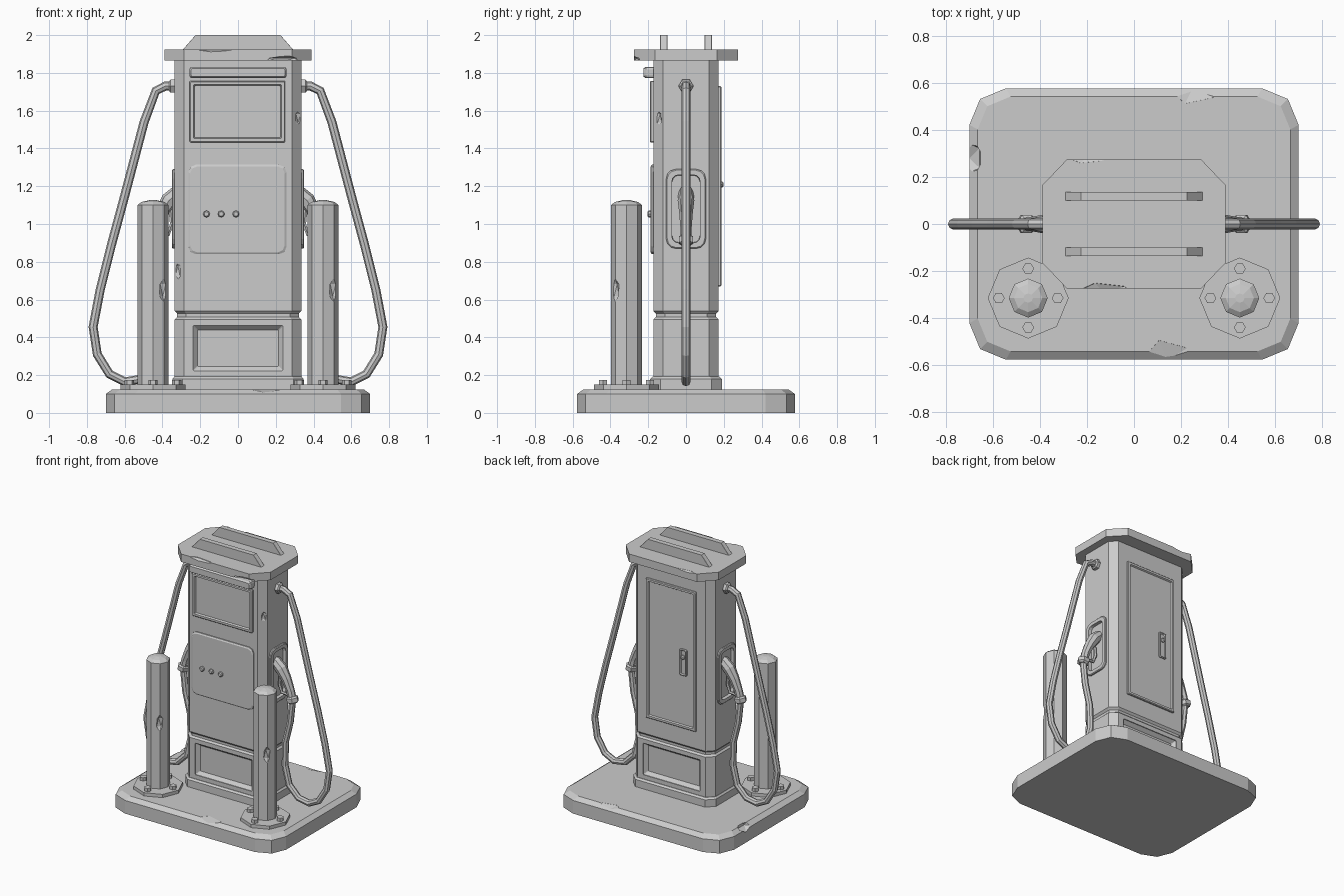
import bpy, bmesh, math
from mathutils import Vector, Matrix

cube = bpy.data.objects.get("Cube")
if cube:
    bpy.data.objects.remove(cube, do_unlink=True)

grey = bpy.data.materials.new("plain_grey")
grey.use_nodes = True
GREY = (0.6, 0.6, 0.6, 1)
grey.diffuse_color = GREY
grey.node_tree.nodes["Principled BSDF"].inputs["Base Color"].default_value = GREY

H = math.pi / 2
FRONT, BACK = (H, 0, 0), (H, 0, math.pi)
TOP = (0, 0, 0)


def side(s):
    return (H, 0, s * H)


def finish(name, bm, loc=(0, 0, 0), rot=TOP):
    bmesh.ops.recalc_face_normals(bm, faces=bm.faces)
    mesh = bpy.data.meshes.new(name)
    bm.to_mesh(mesh)
    bm.free()
    mesh.materials.append(grey)
    ob = bpy.data.objects.new(name, mesh)
    ob.location, ob.rotation_euler = loc, rot
    bpy.context.collection.objects.link(ob)
    return ob


def outline(hx, hy, r, segs):
    """Rectangle with cut or stepped corners."""
    pts = []
    for k, (sx, sy) in enumerate([(1, 1), (-1, 1), (-1, -1), (1, -1)]):
        for i in range(segs + 1):
            a = H * (k + i / segs)
            pts.append((sx * (hx - r) + r * math.cos(a), sy * (hy - r) + r * math.sin(a)))
    return pts


def loft(name, rings, loc=(0, 0, 0), rot=TOP, segs=1):
    """Stack of cut-corner rectangles (half width, half height, corner, level)."""
    bm = bmesh.new()
    loops = [[bm.verts.new((x, y, z)) for x, y in outline(hx, hy, r, segs)]
             for hx, hy, r, z in rings]
    for a, b in zip(loops, loops[1:]):
        for i in range(len(a)):
            j = (i + 1) % len(a)
            bm.faces.new((a[i], a[j], b[j], b[i]))
    bm.faces.new(loops[0])
    bm.faces.new(loops[-1])
    return finish(name, bm, loc, rot)


def framed(name, hx, hy, r, border, high, low, loc, rot, segs=1):
    """Raised border round a sunken plate."""
    ix, iy, ir = hx - border, hy - border, max(r - border / 2, 0.004)
    return loft(name, [(hx, hy, r, -0.01), (hx, hy, r, high - 0.005),
                       (hx - 0.005, hy - 0.005, r, high),
                       (ix, iy, ir, high), (ix - 0.006, iy - 0.006, ir, low)], loc, rot, segs)


def turned(name, sides, profile, loc, rot=TOP):
    """Faceted round part from (radius, level) steps."""
    bm = bmesh.new()
    loops = [[bm.verts.new((r * math.cos(math.tau * i / sides), r * math.sin(math.tau * i / sides), z))
              for i in range(sides)] for r, z in profile]
    for a, b in zip(loops, loops[1:]):
        for i in range(sides):
            j = (i + 1) % sides
            bm.faces.new((a[i], a[j], b[j], b[i]))
    bm.faces.new(loops[0])
    bm.faces.new(loops[-1])
    return finish(name, bm, loc, rot)


def tube(name, path, radius, s, res=2):
    """Faceted tube in the y = 0 plane from (x, z, thickness) points."""
    curve = bpy.data.curves.new(name, 'CURVE')
    curve.dimensions = '3D'
    curve.bevel_depth, curve.bevel_resolution = radius, res
    curve.use_fill_caps = True
    spline = curve.splines.new('POLY')
    spline.points.add(len(path) - 1)
    for p, (x, z, t) in zip(spline.points, path):
        p.co, p.radius = (s * x, 0, z, 1), t
    curve.materials.append(grey)
    ob = bpy.data.objects.new(name, curve)
    bpy.context.collection.objects.link(ob)
    bpy.ops.object.select_all(action='DESELECT')
    ob.select_set(True)
    bpy.context.view_layer.objects.active = ob
    bpy.ops.object.convert(target='MESH')
    for f in ob.data.polygons:
        f.use_smooth = False


def cut(ob, cutter):
    cutter.hide_render = True
    mod = ob.modifiers.new("cut", 'BOOLEAN')
    mod.operation, mod.solver, mod.object = 'DIFFERENCE', 'EXACT', cutter
    bpy.context.view_layer.objects.active = ob
    bpy.ops.object.modifier_apply(modifier=mod.name)
    bpy.data.objects.remove(cutter, do_unlink=True)


def chip(ob, loc, size):
    """Knock a small faceted dent out of an edge."""
    bm = bmesh.new()
    bmesh.ops.create_icosphere(bm, subdivisions=1, radius=1, matrix=Matrix.Diagonal((*size, 1)))
    cut(ob, finish("chip_cutter", bm, loc))


# Island slab
slab = loft("island_slab", [(0.7, 0.577, 0.155, 0), (0.7, 0.577, 0.155, 0.1),
                            (0.665, 0.542, 0.14, 0.125)], segs=2)
for loc, size in [((0.14, -0.58, 0.14), (0.12, 0.1, 0.035)), ((0.25, 0.58, 0.14), (0.12, 0.08, 0.035)),
                  ((-0.7, 0.28, 0.13), (0.06, 0.08, 0.05))]:
    chip(slab, loc, size)

# Cabinet: plinth, lower case, groove and upper case
loft("plinth", [(0.348, 0.19, 0.055, 0.12), (0.348, 0.19, 0.055, 0.18), (0.337, 0.177, 0.05, 0.192)])
lower = loft("lower_case", [(0.335, 0.173, 0.05, 0.185), (0.335, 0.173, 0.05, 0.495),
                            (0.322, 0.16, 0.048, 0.507), (0.322, 0.16, 0.048, 0.54)])
upper = loft("upper_case", [(0.322, 0.16, 0.048, 0.525), (0.335, 0.173, 0.05, 0.54),
                            (0.335, 0.173, 0.05, 1.87)])
for y, rot in ((-0.173, FRONT), (0.173, BACK)):
    cut(lower, loft("recess_cutter", [(0.215, 0.097, 0.004, -0.03), (0.238, 0.12, 0.004, -0.006),
                                      (0.238, 0.12, 0.004, 0.05)], (0, y, 0.343), rot))
for s in (1, -1):
    cut(upper, loft("pocket_cutter", [(0.092, 0.19, 0.04, -0.1), (0.092, 0.19, 0.04, 0.05)],
                    (s * 0.335, 0, 1.08), side(s), 3))
chip(upper, (0.325, -0.15, 1.56), (0.025, 0.025, 0.05))
chip(upper, (-0.325, -0.15, 0.75), (0.025, 0.025, 0.06))

# Roof and its two fins
roof = loft("roof", [(0.39, 0.275, 0.004, 1.865), (0.39, 0.275, 0.004, 1.926)])
bpy.data.objects.remove(roof, do_unlink=True)
bm = bmesh.new()
corners = [(0.39, 0.165), (0.285, 0.275), (-0.285, 0.275), (-0.39, 0.165),
           (-0.39, -0.165), (-0.285, -0.275), (0.285, -0.275), (0.39, -0.165)]
base = bm.faces.new([bm.verts.new((x, y, 1.865)) for x, y in corners])
up = bmesh.ops.extrude_face_region(bm, geom=[base])
bmesh.ops.translate(bm, vec=(0, 0, 0.06), verts=[v for v in up["geom"] if isinstance(v, bmesh.types.BMVert)])
roof = finish("roof", bm)
chip(roof, (0.26, -0.285, 1.865), (0.13, 0.05, 0.028))
chip(roof, (-0.13, -0.29, 1.935), (0.13, 0.045, 0.03))
chip(roof, (-0.2, 0.285, 1.935), (0.1, 0.03, 0.025))
for n, y in (("front", -0.118), ("rear", 0.118)):
    loft("roof_fin_" + n, [(0.295, 0.019, 0.001, 1.92), (0.225, 0.019, 0.001, 2.0)], (0, y, 0))

# Front: light strip, display, control panel, buttons
loft("light_strip", [(0.258, 0.03, 0.015, -0.01), (0.258, 0.03, 0.015, 0.04),
                     (0.25, 0.022, 0.012, 0.052)], (0, -0.173, 1.802), FRONT, 2)
framed("display", 0.253, 0.163, 0.004, 0.02, 0.018, 0.005, (-0.003, -0.173, 1.595), FRONT)
loft("control_panel", [(0.26, 0.237, 0.04, -0.01), (0.26, 0.237, 0.04, 0.008),
                       (0.25, 0.227, 0.036, 0.014)], (-0.003, -0.173, 1.077), FRONT, 2)
for i in range(3):
    turned(f"button_{i + 1}", 8, [(0.018, 0), (0.018, 0.014), (0.012, 0.02)],
           (-0.167 + 0.078 * i, -0.185, 1.053), FRONT)

# Back: service door with latch
framed("service_door", 0.21, 0.53, 0.004, 0.02, 0.014, 0.004, (0, 0.173, 1.2), BACK)
framed("latch_plate", 0.03, 0.1, 0.006, 0.007, 0.016, 0.008, (-0.105, 0.173, 1.17), BACK)
turned("latch_knob", 8, [(0.016, 0), (0.016, 0.012), (0.01, 0.018)], (-0.105, 0.18, 1.21), BACK)

for s, n in ((1, "left"), (-1, "right")):
    # Nozzle holder and nozzle
    framed("holder_" + n, 0.105, 0.21, 0.05, 0.03, 0.014, -0.06, (s * 0.335, 0, 1.08), side(s), 3)
    tube("nozzle_" + n, [(0.285, 1.185, .8), (0.32, 1.165, 1), (0.365, 1.125, 1.1), (0.405, 1.06, .9),
                         (0.44, 0.98, .75), (0.46, 0.9, .75)], 0.04, s)
    tube("spout_" + n, [(0.31, 1.19, 1), (0.295, 1.08, 1), (0.3, 0.95, .8)], 0.022, s, 1)
    tube("trigger_guard_" + n, [(0.36, 1.1, 1), (0.35, 1.0, 1), (0.37, 0.945, 1), (0.45, 0.94, 1)], 0.012, s, 1)
    turned("collar_" + n, 6, [(0.03, -0.025), (0.044, -0.015), (0.044, 0.015), (0.03, 0.025)],
           (s * 0.458, 0, 0.915), (0, -s * 0.2, 0))
    # Hose and its wall connector
    turned("hose_connector_" + n, 6, [(0.04, -0.01), (0.04, 0.022), (0.03, 0.03)],
           (s * 0.335, 0, 1.73), side(s))
    tube("hose_" + n, [(x, z, 1) for x, z in [
        (0.33, 1.73), (0.385, 1.73), (0.435, 1.705), (0.497, 1.54), (0.605, 1.13), (0.67, 0.89),
        (0.73, 0.65), (0.767, 0.455), (0.745, 0.31), (0.68, 0.205), (0.6, 0.165), (0.51, 0.18),
        (0.43, 0.26), (0.395, 0.4), (0.4, 0.58), (0.44, 0.74), (0.46, 0.92)]], 0.024, s)
    # Guard post with bolted foot
    x, y = s * 0.45, -0.315
    turned("post_foot_" + n, 8, [(0.172, 0.12), (0.172, 0.15)], (x, y, 0))
    post = turned("guard_post_" + n, 8, [(0.083, 0.14), (0.083, 1.1), (0.06, 1.117), (0.02, 1.126)], (x, y, 0))
    chip(post, (x + 0.06, y - 0.065, 0.65), (0.03, 0.03, 0.07))
    for i in range(4):
        a = H * i
        turned(f"foot_bolt_{n}_{i + 1}", 6, [(0.025, 0.14), (0.025, 0.175)],
               (x + 0.125 * math.cos(a), y + 0.125 * math.sin(a), 0))
